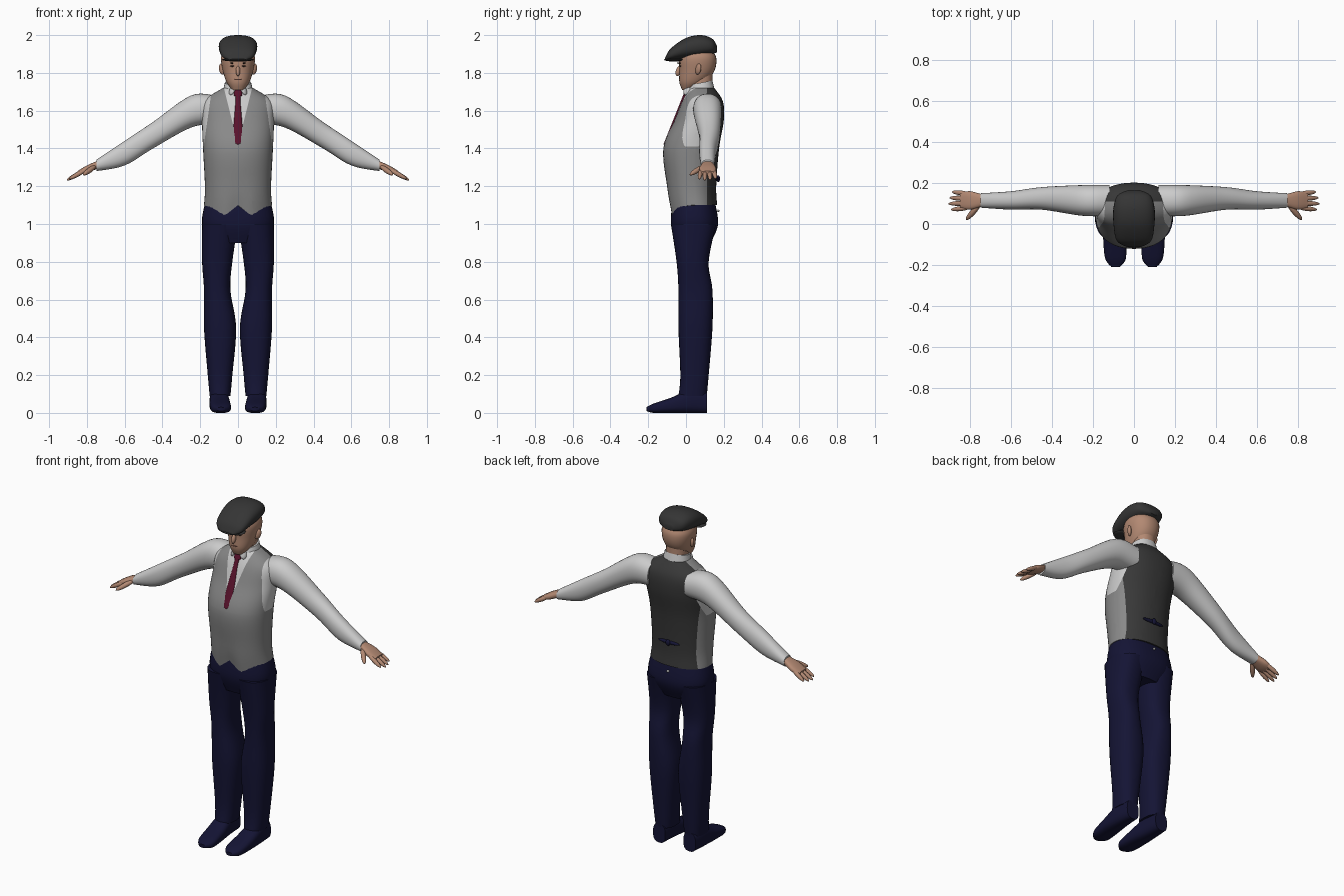
import bpy, bmesh
from math import sin, cos, pi, radians
from mathutils import Vector

if "Cube" in bpy.data.objects:
    bpy.data.objects.remove(bpy.data.objects["Cube"])


def material(name, red, green, blue):
    made = bpy.data.materials.new(name)
    made.use_nodes = True
    made.diffuse_color = (red, green, blue, 1)
    shader = made.node_tree.nodes["Principled BSDF"]
    shader.inputs["Base Color"].default_value = made.diffuse_color
    shader.inputs["Roughness"].default_value = 0.8
    return made


def grey(name, level):
    return material(name, level, level, level)


SKIN = material("skin", .45, .25, .17)
SHIRT = grey("shirt white", .6)
VEST = grey("vest grey", .25)
BACK = grey("vest back charcoal", .04)
CAP = grey("cap dark grey", .035)
NAVY = material("navy cloth", .007, .007, .035)
TIE = material("crimson silk", .1, .006, .025)
BROWN = material("dark brown", .05, .025, .02)
LIP = material("lip", .28, .12, .09)


def finish(name, bm, materials, mirror=False):
    bmesh.ops.recalc_face_normals(bm, faces=bm.faces)
    mesh = bpy.data.meshes.new(name)
    bm.to_mesh(mesh)
    bm.free()
    for mat in materials:
        mesh.materials.append(mat)
    part = bpy.data.objects.new(name, mesh)
    bpy.context.collection.objects.link(part)
    bpy.ops.object.select_all(action='DESELECT')
    part.select_set(True)
    bpy.context.view_layer.objects.active = part
    bpy.ops.object.shade_smooth_by_angle(angle=radians(50))
    if mirror:
        modifier = part.modifiers.new("Mirror", 'MIRROR')
        modifier.use_mirror_merge = False


def spline(sections, steps):
    """Smooth the listed sections into a finer series."""
    points = [Vector(section) for section in sections]
    last = len(points) - 1
    for i in range(last):
        start, end = points[i], points[i + 1]
        leave = (end - points[max(i - 1, 0)]) / 2
        arrive = (points[min(i + 2, last)] - start) / 2
        for step in range(steps):
            t = step / steps
            ease = t * t * (3 - 2 * t)
            yield (start.lerp(end, ease) + leave * t * (1 - t) ** 2
                   - arrive * t * t * (1 - t))
    yield points[last]


def signed_power(value, power):
    return abs(value) ** power * (1 if value > 0 else -1)


def loft(name, sections, materials, along='z', sides=32, squareness=2.2,
         mirror=False, cuts=(), rule=None, shape=None):
    """Skin oval sections given as (position, low, high, low, high)."""
    bm = bmesh.new()
    loops = []
    for t, a_low, a_high, b_low, b_high in spline(sections, steps=6):
        loop = []
        for k in range(sides):
            angle = 2 * pi * k / sides
            u = signed_power(cos(angle), 2 / squareness)
            v = signed_power(sin(angle), 2 / squareness)
            a = (a_low + a_high + u * (a_high - a_low)) / 2
            b = (b_low + b_high + v * (b_high - b_low)) / 2
            spot = Vector({'z': (a, b, t), 'x': (t, a, b), 'y': (a, t, b)}[along])
            loop.append(bm.verts.new(shape(spot) if shape else spot))
        loops.append(loop)
    for lower, upper in zip(loops, loops[1:]):
        for k in range(sides):
            bm.faces.new((lower[k - 1], lower[k], upper[k], upper[k - 1]))
    bm.faces.new(loops[0])
    bm.faces.new(loops[-1])
    for point, normal in cuts:
        everything = bm.verts[:] + bm.edges[:] + bm.faces[:]
        bmesh.ops.bisect_plane(bm, geom=everything, plane_co=point, plane_no=normal)
    if rule:
        for face in bm.faces:
            face.material_index = rule(face.calc_center_median())
    finish(name, bm, materials, mirror)


def even(rows):
    """Sections centred on the body, from (position, half width, low, high)."""
    return [(t, -half, half, low, high) for t, half, low, high in rows]


def ball(name, centre, size, mat, axis=(0, 0, 1), mirror=False):
    bm = bmesh.new()
    bmesh.ops.create_uvsphere(bm, u_segments=16, v_segments=10, radius=1)
    turn = Vector(axis).to_track_quat('Z', 'Y')
    for vert in bm.verts:
        vert.co = turn @ (vert.co * Vector(size)) + Vector(centre)
    finish(name, bm, [mat], mirror)


def finger(name, root, tip, radius):
    root, tip = Vector(root), Vector(tip)
    reach = tip - root
    size = (radius, radius, reach.length / 2)
    ball(name, (root + tip) / 2, size, SKIN, axis=reach, mirror=True)


# Shoes, trouser legs and seat
loft("shoe", [(-.21, .07, .11, .01, .03), (-.17, .04, .14, 0, .05),
              (-.08, .04, .15, 0, .08), (.02, .05, .15, 0, .12),
              (.11, .06, .14, 0, .11)],
     [NAVY], along='y', squareness=2.8, mirror=True)
loft("trouser_leg", [(.09, .04, .15, -.04, .11), (.2, .03, .16, -.03, .12),
                     (.45, .01, .18, -.04, .14), (.65, .04, .18, -.04, .14),
                     (.8, .03, .19, -.05, .12), (1, 0, .19, -.08, .16)],
     [NAVY], squareness=2.4, mirror=True)
loft("trouser_seat", even([(.9, .13, -.05, .13), (1, .19, -.08, .17),
                           (1.13, .17, -.07, .15)]), [NAVY], squareness=2.4)
ball("back_button", (0, .17, 1.07), (.008, .008, .006), SHIRT)

# Waistcoat torso: pointed front hem, V neck, armholes and dark back
HEM, WAIST = 1.1, 1.25
SIDE, NECK_POINT, ARMHOLE = .11, 1.42, 1.41
STRAP, SHOULDER = .143, 1.68


def pointed_hem(spot):
    if spot.z < WAIST:
        across = abs(spot.x)
        low = HEM
        if spot.y < .04:
            low -= min(.8 * across, .06 - .6 * (across - .08))
        spot.z = low + (spot.z - HEM) / (WAIST - HEM) * (WAIST - low)
    return spot


def torso_colour(spot):
    across = abs(spot.x)
    in_neck = spot.y < .05 and across < (spot.z - NECK_POINT) / 4
    in_armhole = spot.z > ARMHOLE and across > STRAP + (SHOULDER - spot.z) / 7
    if in_neck or in_armhole:
        return 1
    return 2 if spot.y > SIDE else 0


torso_cuts = [((0, SIDE, 0), (0, 1, 0)), ((0, .05, 0), (0, 1, 0)),
              ((0, 0, ARMHOLE), (0, 0, 1))]
for side in (-1, 1):
    torso_cuts.append(((0, 0, NECK_POINT), (side, 0, -1 / 4)))
    torso_cuts.append(((side * STRAP, 0, SHOULDER), (side, 0, 1 / 7)))
loft("waistcoat", even([(HEM, .18, -.08, .165), (1.2, .175, -.1, .16),
                        (1.4, .185, -.12, .175), (1.55, .19, -.06, .2),
                        (1.65, .18, -.02, .195), (1.72, .08, .02, .15)]),
     [VEST, SHIRT, BACK], sides=48, cuts=torso_cuts, rule=torso_colour, shape=pointed_hem)
ball("cinch_strap", (0, .16, 1.24), (.07, .012, .011), NAVY)
ball("cinch_buckle", (0, .17, 1.24), (.014, .01, .018), NAVY)

# Sleeves, hands and fingers
loft("sleeve", [(.12, .04, .19, 1.53, 1.68), (.25, .04, .19, 1.51, 1.68),
                (.45, .07, .18, 1.4, 1.54), (.6, .07, .16, 1.31, 1.44),
                (.75, .08, .15, 1.28, 1.34)], [SHIRT], along='x', mirror=True)
loft("hand", [(.73, .09, .14, 1.3, 1.34), (.8, .07, .16, 1.27, 1.31),
              (.85, .08, .15, 1.26, 1.28)],
     [SKIN], along='x', sides=20, squareness=2.6, mirror=True)
for i, name in enumerate(("index", "middle", "ring", "little")):
    shorter = abs(i - 1.3) / 80
    finger(name + "_finger", (.8, .08 + i * .022, 1.29),
           (.91 - shorter, .07 + i * .029, 1.23 + shorter / 2), .012)
finger("thumb", (.75, .1, 1.31), (.82, .02, 1.26), .014)


# Neck, collar and tie
def collar_tilt(spot):
    spot.z += (spot.y - .14) / 5
    return spot


loft("neck", even([(1.66, .06, .02, .14), (1.82, .06, .01, .14)]), [SKIN])
loft("collar", even([(1.67, .09, -.01, .16), (1.76, .07, .02, .14)]), [SHIRT],
     shape=collar_tilt)
ball("collar_leaf", (.03, .005, 1.71), (.02, .011, .03), SHIRT, axis=(-.4, .3, 1), mirror=True)


def tie_section(z, half):
    front = -.12 + (z - NECK_POINT) * .4
    return z, -half, half, front, front + .03


loft("tie", [tie_section(NECK_POINT, .003), tie_section(1.46, .027),
             tie_section(1.66, .013), tie_section(1.68, .021), tie_section(1.71, .023)],
     [TIE], sides=16, squareness=3)

# Head and face
loft("head", even([(1.71, .03, -.02, .02), (1.75, .06, -.035, .1),
                   (1.81, .08, -.035, .15), (1.88, .09, -.035, .16),
                   (1.93, .07, -.01, .13)]), [SKIN])
ball("nose", (0, -.04, 1.81), (.012, .014, .028), SKIN, axis=(0, .3, 1))
ball("ear", (.086, .065, 1.82), (.011, .018, .03), SKIN, axis=(.2, .2, 1), mirror=True)
ball("eye", (.03, -.03, 1.836), (.012, .006, .004), BROWN, mirror=True)
ball("brow", (.033, -.03, 1.852), (.019, .008, .004), BROWN, axis=(-.2, 0, 1), mirror=True)
ball("mouth", (0, -.03, 1.765), (.022, .008, .005), LIP)

# Flat cap with peak and top button
loft("cap", even([(-.11, .04, 1.865, 1.88), (-.08, .085, 1.865, 1.93),
                  (0, .1, 1.875, 1.985), (.08, .1, 1.885, 2),
                  (.14, .08, 1.9, 1.98), (.165, .03, 1.91, 1.94)]),
     [CAP], along='y', squareness=2.4)
ball("cap_peak", (0, -.06, 1.87), (.085, .057, .01), CAP)
ball("cap_button", (0, .075, 1.996), (.009, .009, .005), CAP)
